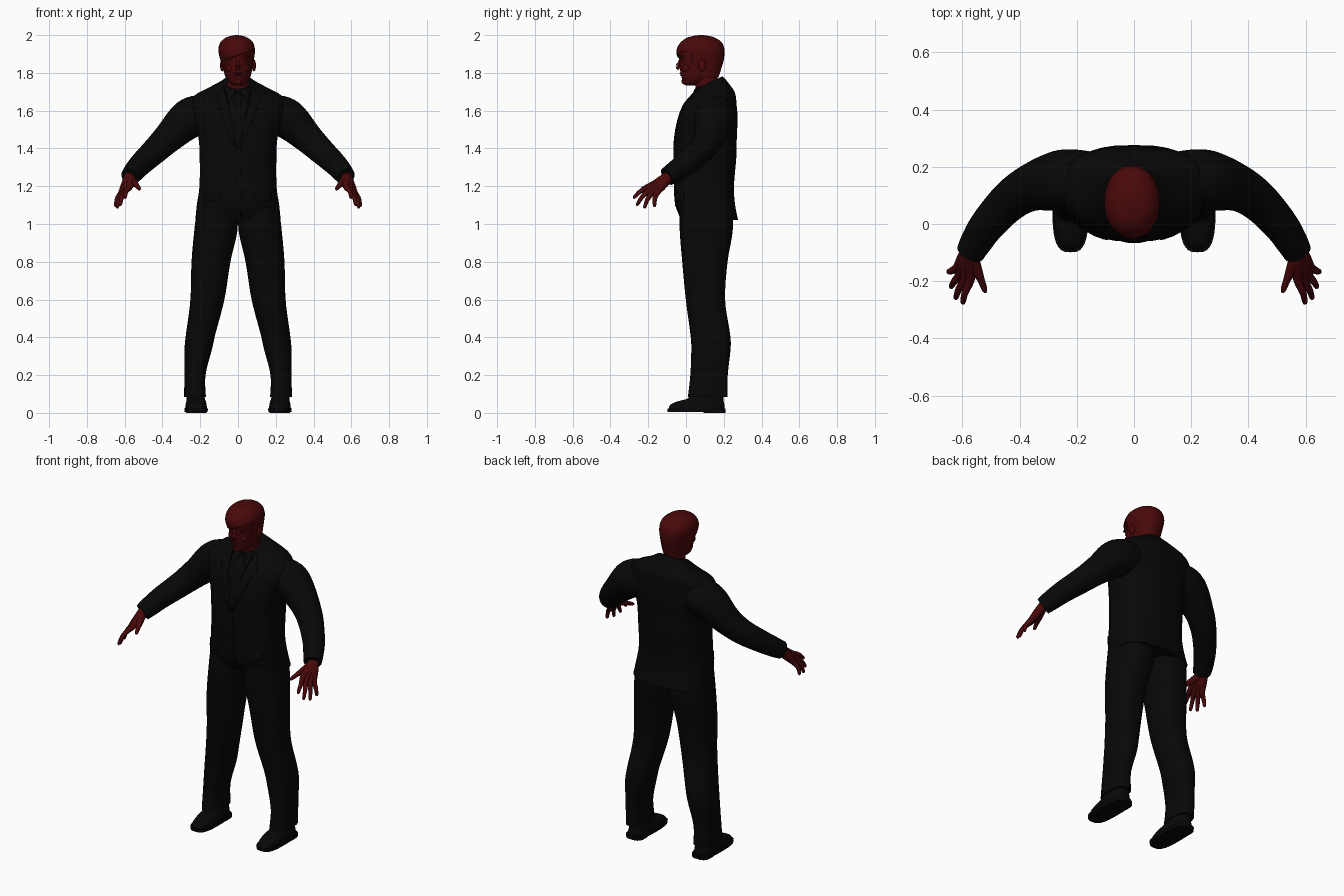
import bpy, bmesh, math
from mathutils import Vector
from mathutils.bvhtree import BVHTree

cube = bpy.data.objects.get("Cube")
if cube:
    bpy.data.objects.remove(cube)


def material(name, color):
    m = bpy.data.materials.new(name)
    m.use_nodes = True
    m.diffuse_color = color
    bsdf = next(n for n in m.node_tree.nodes if n.type == 'BSDF_PRINCIPLED')
    bsdf.inputs["Base Color"].default_value = color
    return m


SUIT = material("suit black", (0.0022, 0.0022, 0.0022, 1))
SKIN = material("dark red skin", (0.066, 0.0025, 0.003, 1))


def finish(name, bm, mat):
    bmesh.ops.recalc_face_normals(bm, faces=bm.faces)
    me = bpy.data.meshes.new(name)
    bm.to_mesh(me)
    bm.free()
    me.materials.append(mat)
    ob = bpy.data.objects.new(name, me)
    bpy.context.collection.objects.link(ob)
    bpy.ops.object.select_all(action='DESELECT')
    ob.select_set(True)
    bpy.context.view_layer.objects.active = ob
    bpy.ops.object.shade_smooth_by_angle(angle=math.radians(50))
    return ob


def smooth_rows(rows, steps=5):
    """Catmull-Rom interpolation of section parameters."""
    out = []
    for i in range(len(rows) - 1):
        p0, p1 = rows[max(i - 1, 0)], rows[i]
        p2, p3 = rows[i + 1], rows[min(i + 2, len(rows) - 1)]
        for k in range(steps):
            t = k / steps
            out.append([0.5 * (2 * b + (c - a) * t + (2 * a - 5 * b + 4 * c - d) * t * t
                               + (3 * b - a - 3 * c + d) * t ** 3)
                        for a, b, c, d in zip(p0, p1, p2, p3)])
    return out + [list(rows[-1])]


def skin_rings(rings, power=2.0, segs=32):
    """Bridge superellipse rings given as (centre, axis_a, axis_b)."""
    bm = bmesh.new()
    loops = []
    for c, a, b in rings:
        loop = []
        for k in range(segs):
            t = 2 * math.pi * k / segs
            u, v = math.cos(t), math.sin(t)
            u = math.copysign(abs(u) ** (2 / power), u)
            v = math.copysign(abs(v) ** (2 / power), v)
            loop.append(bm.verts.new(c + a * u + b * v))
        loops.append(loop)
    for l0, l1 in zip(loops, loops[1:]):
        for k in range(segs):
            j = (k + 1) % segs
            bm.faces.new((l0[k], l0[j], l1[j], l1[k]))
    bm.faces.new(loops[0])
    bm.faces.new(loops[-1])
    return bm


def stack(rows, power=2.0, side=1):
    """Vertical body from rows of x, y, z, half width, half depth, tilt."""
    rings = [(Vector((side * x, y, z)), Vector((rx, 0, 0)), Vector((0, ry, ry * tilt)))
             for x, y, z, rx, ry, tilt in smooth_rows([tuple(r) + (0,) * (6 - len(r)) for r in rows])]
    return skin_rings(rings, power)


def tube(rows, side=1, segs=24):
    """Limb following a path of x, y, z, radius."""
    pts = smooth_rows(rows)
    cs = [Vector((side * p[0], p[1], p[2])) for p in pts]
    rings = []
    for i, c in enumerate(cs):
        d = (cs[min(i + 1, len(cs) - 1)] - cs[max(i - 1, 0)]).normalized()
        a = d.cross(Vector((0, 0, 1))).normalized()
        rings.append((c, a * pts[i][3], d.cross(a) * pts[i][3]))
    return skin_rings(rings, 2.0, segs)


def blob(name, loc, size, mat):
    bm = bmesh.new()
    bmesh.ops.create_uvsphere(bm, u_segments=20, v_segments=12, radius=1)
    for v in bm.verts:
        v.co = Vector(loc) + Vector([a * b for a, b in zip(v.co, size)])
    return finish(name, bm, mat)


# Jacket body with sloped collar opening
jacket = stack([(0, .128, 1.02, .226, .148), (0, .103, 1.1, .218, .157), (0, .097, 1.2, .204, .157),
                (0, .102, 1.35, .203, .164), (0, .105, 1.46, .21, .164), (0, .117, 1.56, .24, .156),
                (0, .128, 1.63, .255, .14), (0, .14, 1.68, .228, .12, .1),
                (0, .136, 1.715, .155, .095, .25), (0, .125, 1.737, .1, .08, .42),
                (0, .12, 1.747, .082, .074, .48)], 2.7)
surface = BVHTree.FromBMesh(jacket)
finish("jacket_body", jacket, SUIT)


def plate(name, outline):
    """Thin cloth panel laid on the jacket front from an x, z outline."""
    bm = bmesh.new()
    bm.faces.new([bm.verts.new((x, 0, z)) for x, z in outline])
    bmesh.ops.triangulate(bm, faces=bm.faces)
    bmesh.ops.subdivide_edges(bm, edges=bm.edges, cuts=5, use_grid_fill=True)
    for v in bm.verts:
        hit = surface.ray_cast(Vector((v.co.x, -1, v.co.z)), Vector((0, 1, 0)))[0]
        v.co = hit or surface.find_nearest(Vector((v.co.x, -.1, v.co.z)))[0]
    ob = finish(name, bm, SUIT)
    mod = ob.modifiers.new("cloth", 'SOLIDIFY')
    mod.thickness = .009
    mod.offset = 0


# Tie, front overlap and buttons
plate("tie", [(-.018, 1.695), (.018, 1.695), (.012, 1.66), (.022, 1.4), (-.022, 1.4), (-.012, 1.66)])
plate("front_overlap", [(.004, 1.4), (.012, 1.4), (.02, 1.04), (.012, 1.04)])
for z in (1.34, 1.24):
    blob("jacket_button", (-.004, -.062, z), (.008, .004, .008), SUIT)

for s, side in ((1, "left"), (-1, "right")):
    # Lapels, shirt collar and pockets
    plate(side + "_lapel", [(s * x, z) for x, z in
          ((.075, 1.725), (.12, 1.65), (.095, 1.63), (.1, 1.6), (.008, 1.38), (.045, 1.62))])
    plate(side + "_shirt_collar", [(s * x, z) for x, z in
          ((.008, 1.705), (.065, 1.725), (.05, 1.64))])
    plate(side + "_pocket_flap", [(s * x, z) for x, z in
          ((.09, 1.16), (.175, 1.17), (.178, 1.125), (.09, 1.115))])

    # Sleeve and cuff
    finish(side + "_sleeve", tube([
        (.1, .15, 1.59, .09), (.19, .155, 1.58, .104), (.265, .15, 1.553, .106),
        (.36, .127, 1.465, .083), (.435, .08, 1.392, .071), (.51, 0, 1.322, .062),
        (.55, -.06, 1.277, .056), (.572, -.1, 1.25, .05)], s), SUIT)

    # Palm and fingers
    fingers = {"index": ((.573, -.195, 1.195), (.6, -.28, 1.138)),
               "middle": ((.592, -.19, 1.18), (.625, -.262, 1.1)),
               "ring": ((.608, -.175, 1.168), (.641, -.222, 1.085)),
               "little": ((.619, -.153, 1.165), (.65, -.168, 1.093))}
    wrist = Vector((.572, -.085, 1.256))
    for finger, (knuckle, tip) in fingers.items():
        k, t = Vector(knuckle), Vector(tip)
        mid = k.lerp(t, .5) + Vector((.005, -.004, .006))
        path = [(wrist, .029), (wrist.lerp(k, .55), .023), (k, .016), (mid, .012),
                (k.lerp(t, .92), .009), (t, .004)]
        finish(f"{side}_{finger}_finger", tube([(*p, r) for p, r in path], s, 14), SKIN)
    finish(side + "_thumb", tube([(.572, -.1, 1.243, .024), (.552, -.155, 1.218, .02),
                                  (.535, -.195, 1.203, .013), (.523, -.228, 1.188, .01),
                                  (.519, -.24, 1.183, .004)], s, 14), SKIN)

    # Trouser leg
    finish(side + "_trouser_leg", stack([
        (.2275, .115, .085, .0575, .105), (.228, .122, .2, .056, .099), (.21, .132, .34, .073, .104),
        (.197, .128, .42, .078, .105), (.162, .103, .6, .09, .104), (.143, .1, .8, .103, .12),
        (.118, .107, .96, .114, .14), (.11, .107, 1.08, .108, .14)], 2.3, s), SUIT)

    # Shoe with sole and heel
    finish(side + "_shoe_sole", stack([(.222, .055, .006, .061, .152), (.222, .055, .024, .063, .154)],
                                      3, s), SUIT)
    finish(side + "_shoe_heel", stack([(.222, .15, 0, .054, .058), (.222, .15, .02, .055, .059)],
                                      3, s), SUIT)
    finish(side + "_shoe_upper", stack([
        (.222, .056, .02, .058, .148), (.222, .06, .042, .056, .143), (.222, .076, .06, .052, .124),
        (.224, .105, .078, .048, .094), (.226, .118, .12, .044, .08)], 2.7, s), SUIT)

    # Ears, brows, eyes and cheeks
    blob(side + "_ear", (s * .084, .085, 1.84), (.011, .02, .032), SKIN)
    blob(side + "_brow", (s * .034, -.02, 1.886), (.028, .011, .007), SKIN)
    blob(side + "_eye", (s * .032, -.02, 1.868), (.014, .008, .006), SKIN)
    blob(side + "_cheek", (s * .036, .006, 1.826), (.027, .027, .026), SKIN)

# Neck and head
finish("neck", stack([(0, .12, 1.67, .066, .062), (0, .108, 1.74, .058, .06), (0, .1, 1.82, .06, .068)]), SKIN)
finish("head", stack([
    (0, .024, 1.734, .022, .026), (0, .04, 1.746, .042, .055), (0, .06, 1.775, .062, .083),
    (0, .072, 1.82, .072, .104), (-.002, .078, 1.87, .082, .114), (-.004, .079, 1.92, .088, .119),
    (-.004, .08, 1.96, .074, .098), (-.004, .08, 1.98, .045, .065)], 2.15), SKIN)

# Face features
finish("nose", tube([(0, -.022, 1.885, .008), (0, -.034, 1.855, .009), (0, -.042, 1.834, .013),
                     (0, -.034, 1.822, .01)], 1, 16), SKIN)
blob("upper_lip", (0, -.024, 1.797), (.024, .01, .005), SKIN)
blob("lower_lip", (0, -.021, 1.787), (.02, .01, .005), SKIN)
blob("chin", (0, -.004, 1.755), (.024, .02, .017), SKIN)

# Hair with a slanted side-swept fringe
hair = stack([(0, .108, 1.775, .066, .063), (-.002, .096, 1.82, .077, .09),
              (-.005, .08, 1.87, .089, .12), (-.007, .077, 1.92, .097, .127),
              (-.007, .08, 1.96, .087, .11), (-.007, .08, 1.985, .06, .077),
              (-.007, .08, 1.996, .03, .04), (-.007, .08, 2.0, .006, .01)], 2.1)
temple, fringe, lift = .03, 1.89, .35
for co, no in (((0, temple, 0), (0, 1, 0)), ((0, 0, fringe), (-lift, 0, 1))):
    bmesh.ops.bisect_plane(hair, geom=hair.verts[:] + hair.edges[:] + hair.faces[:],
                           plane_co=co, plane_no=no)
face_gap = [f for f in hair.faces for c in [f.calc_center_median()]
            if c.y < temple and c.z < fringe + lift * c.x]
bmesh.ops.delete(hair, geom=face_gap, context='FACES')
hair_ob = finish("hair", hair, SKIN)
thick = hair_ob.modifiers.new("thickness", 'SOLIDIFY')
thick.thickness = .012
thick.offset = -1
